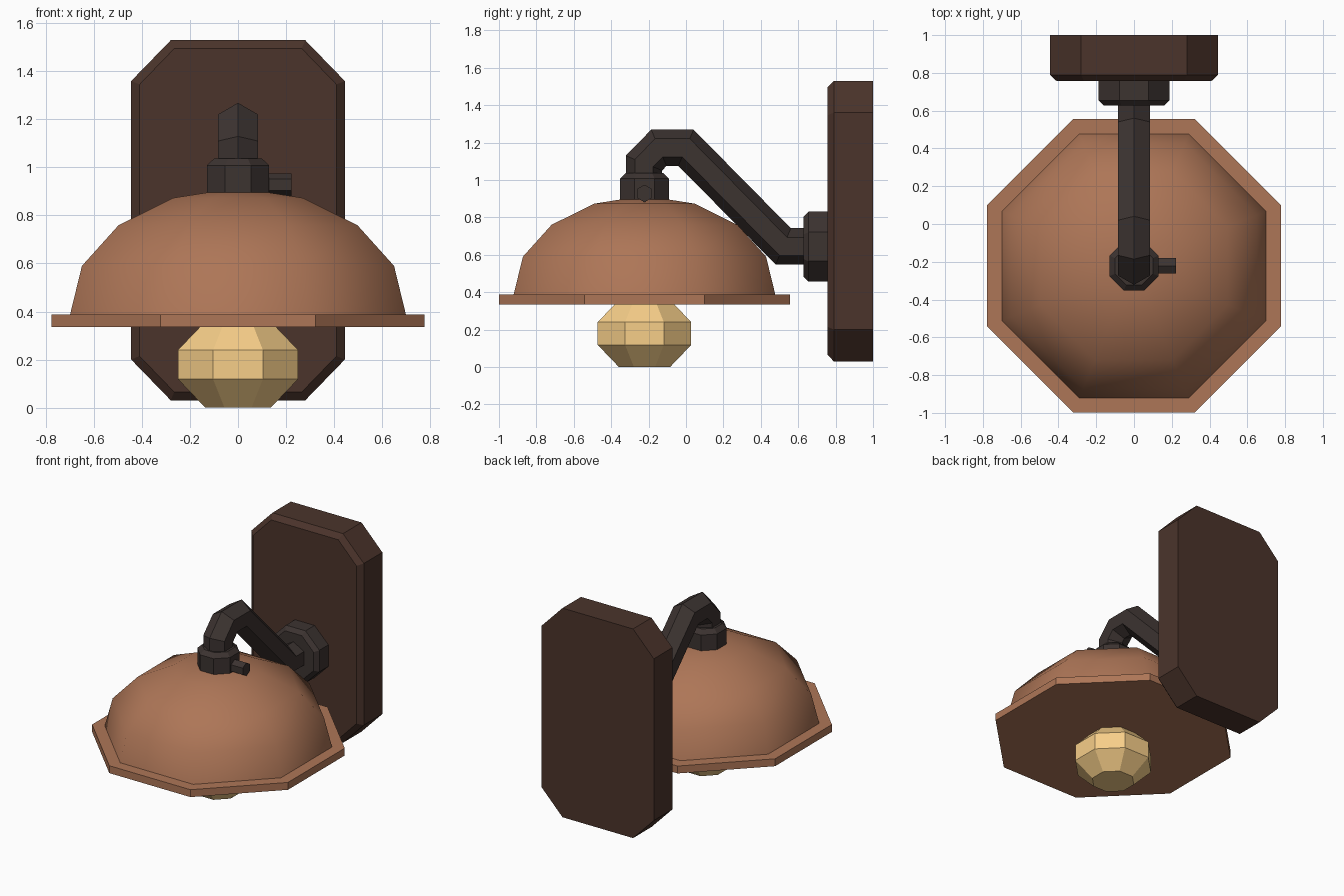
import bpy, bmesh, math
from mathutils import Vector

if "Cube" in bpy.data.objects:
    bpy.data.objects.remove(bpy.data.objects["Cube"])

CY = -0.222  # y of the lamp axis


def material(name, rgb):
    m = bpy.data.materials.new(name)
    m.diffuse_color = (*rgb, 1)
    m.use_nodes = True
    m.node_tree.nodes["Principled BSDF"].inputs["Base Color"].default_value = m.diffuse_color
    return m


COPPER = material("copper", (0.42, 0.18, 0.095))
IRON = material("dark_iron", (0.045, 0.033, 0.03))
WOOD = material("dark_wood", (0.07, 0.034, 0.024))
GLASS = material("warm_glass", (0.93, 0.62, 0.25))


def loft(name, rings, mat, smooth=False):
    """Skin a list of equal-sized point rings and cap both ends."""
    bm = bmesh.new()
    vs = [[bm.verts.new(p) for p in ring] for ring in rings]
    n = len(vs[0])
    for a, b in zip(vs, vs[1:]):
        for i in range(n):
            j = (i + 1) % n
            bm.faces.new((a[i], a[j], b[j], b[i]))
    bm.faces.new(vs[0][::-1])
    bm.faces.new(vs[-1])
    bmesh.ops.recalc_face_normals(bm, faces=bm.faces)
    me = bpy.data.meshes.new(name)
    bm.to_mesh(me)
    bm.free()
    me.materials.append(mat)
    ob = bpy.data.objects.new(name, me)
    bpy.context.collection.objects.link(ob)
    if smooth:
        bpy.ops.object.select_all(action='DESELECT')
        ob.select_set(True)
        bpy.context.view_layer.objects.active = ob
        bpy.ops.object.shade_smooth_by_angle(angle=math.radians(60))
    return ob


def octagon(apothem):
    r = apothem / math.cos(math.pi / 8)
    return [(r * math.cos(a), r * math.sin(a))
            for a in (math.pi / 8 + k * math.pi / 4 for k in range(8))]


def turned(name, profile, mat, smooth=False):
    """Eight-sided upright part from (apothem, z) pairs on the lamp axis."""
    loft(name, [[(x, CY + y, z) for x, y in octagon(r)] for r, z in profile],
         mat, smooth)


# Wall plate: chamfered rectangle with a bevelled front edge
def plate_ring(y, inset):
    w, h, wc, hc = 0.445 - inset, 0.75 - inset, 0.28 - inset * 0.41, 0.58 - inset * 0.41
    return [(x, y, 0.78 + z) for x, z in
            ((w, hc), (wc, h), (-wc, h), (-w, hc), (-w, -hc), (-wc, -h), (wc, -h), (w, -hc))]


loft("wall_plate", [plate_ring(1.0, 0), plate_ring(0.79, 0), plate_ring(0.757, 0.035)], WOOD)

# Arm mount on the plate
loft("arm_mount", [[(x, y, 0.643 + z) for x, z in octagon(r)]
                   for y, r in ((0.77, 0.187), (0.655, 0.187), (0.628, 0.16))], IRON)

# Bent arm: hexagonal bar swept along a path with mitred joints
path = [Vector(p) for p in ((0.66, 0.645), (0.52, 0.645), (0.0, 1.172),
                            (-0.145, 1.172), (-0.225, 1.09), (-0.225, 1.0))]
rings = []
for i, p in enumerate(path):
    d0 = (p - path[i - 1]).normalized() if i else (path[1] - p).normalized()
    d1 = (path[i + 1] - p).normalized() if i < len(path) - 1 else d0
    t = (d0 + d1).normalized()
    normal = Vector((-t.y, t.x)) / t.dot(d0)
    ring = []
    for k in range(6):
        a = k * math.pi / 3
        q = p + normal * 0.097 * math.cos(a)
        ring.append((0.097 * math.sin(a), q.x, q.y))
    rings.append(ring)
loft("bent_arm", rings, IRON)

# Lamp socket and its side switch
turned("lamp_socket", [(0.13, 0.86), (0.13, 1.008), (0.1, 1.037)], IRON)
hexa = [(0.047 * math.sin(k * math.pi / 3), 0.047 * math.cos(k * math.pi / 3)) for k in range(6)]
loft("switch_knob", [[(x, CY + y, 0.928 + z) for y, z in hexa] for x in (0.08, 0.222)], IRON)

# Shade: smooth dome on a flat octagonal rim
turned("shade_dome", [(0.7, 0.385), (0.65, 0.59), (0.497, 0.76), (0.27, 0.873), (0.1, 0.9)],
       COPPER, smooth=True)
turned("shade_rim", [(0.777, 0.335), (0.777, 0.388)], COPPER)

# Faceted bulb
turned("bulb", [(0.137, 0.0), (0.25, 0.118), (0.25, 0.24), (0.137, 0.358)], GLASS)
